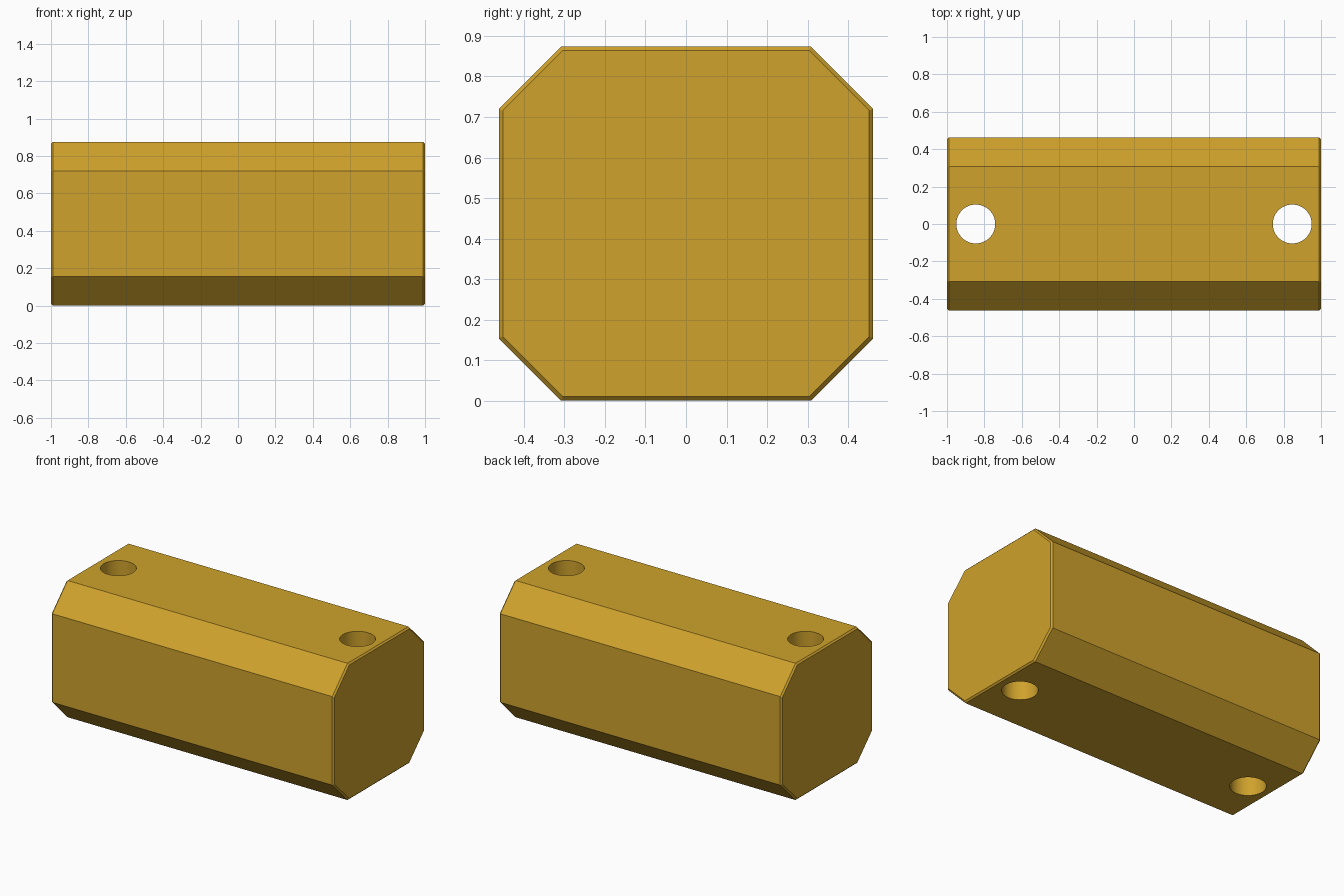
import bpy, bmesh, math

if "Cube" in bpy.data.objects:
    bpy.data.objects.remove(bpy.data.objects["Cube"])

L, W, H = 1.0, 0.462, 0.874   # half length, half width, height
C = 0.154                     # long-edge chamfer
B = 0.01                      # small bevel on the end faces


def section(bm, x, inset):
    """Chamfered rectangle across the bar, shrunk by inset on every side."""
    a, h, k = W - inset, H / 2 - inset, C - inset * (2 - math.sqrt(2))
    pts = [(a, h - k), (a - k, h), (k - a, h), (-a, h - k),
           (-a, k - h), (k - a, -h), (a - k, -h), (a, k - h)]
    return [bm.verts.new((x, y, z + H / 2)) for y, z in pts]


# Bar body: octagonal sections lofted along x
bm = bmesh.new()
rings = [section(bm, x, i) for x, i in
         ((-L, B), (-L + B, 0), (L - B, 0), (L, B))]
for r, s in zip(rings, rings[1:]):
    for i in range(8):
        j = (i + 1) % 8
        bm.faces.new((r[i], r[j], s[j], s[i]))
bm.faces.new(rings[0])
bm.faces.new(rings[-1])
bmesh.ops.recalc_face_normals(bm, faces=bm.faces)
mesh = bpy.data.meshes.new("bar_body")
bm.to_mesh(mesh)
bm.free()
body = bpy.data.objects.new("bar_body", mesh)
bpy.context.collection.objects.link(body)

# Brass-coloured material
mat = bpy.data.materials.new("brass")
mat.diffuse_color = (0.62, 0.36, 0.025, 1)
mat.use_nodes = True
mat.node_tree.nodes["Principled BSDF"].inputs["Base Color"].default_value = mat.diffuse_color
mesh.materials.append(mat)

# Two vertical through holes near the ends
cutters = []
for side in (-1, 1):
    bpy.ops.mesh.primitive_cylinder_add(vertices=64, radius=0.104, depth=2,
                                        location=(side * 0.846, 0, H / 2))
    cutter = bpy.context.object
    cutter.name = "hole_cutter"
    cutter.hide_render = True
    cutter.data.materials.append(mat)
    cutters.append(cutter)
    mod = body.modifiers.new("hole", 'BOOLEAN')
    mod.operation = 'DIFFERENCE'
    mod.solver = 'EXACT'
    mod.object = cutter

# Apply the cuts, remove the cutters, smooth only the hole walls
bpy.ops.object.select_all(action='DESELECT')
body.select_set(True)
bpy.context.view_layer.objects.active = body
for mod in list(body.modifiers):
    bpy.ops.object.modifier_apply(modifier=mod.name)
for cutter in cutters:
    bpy.data.objects.remove(cutter)
bpy.ops.object.shade_smooth_by_angle(angle=math.radians(30))
